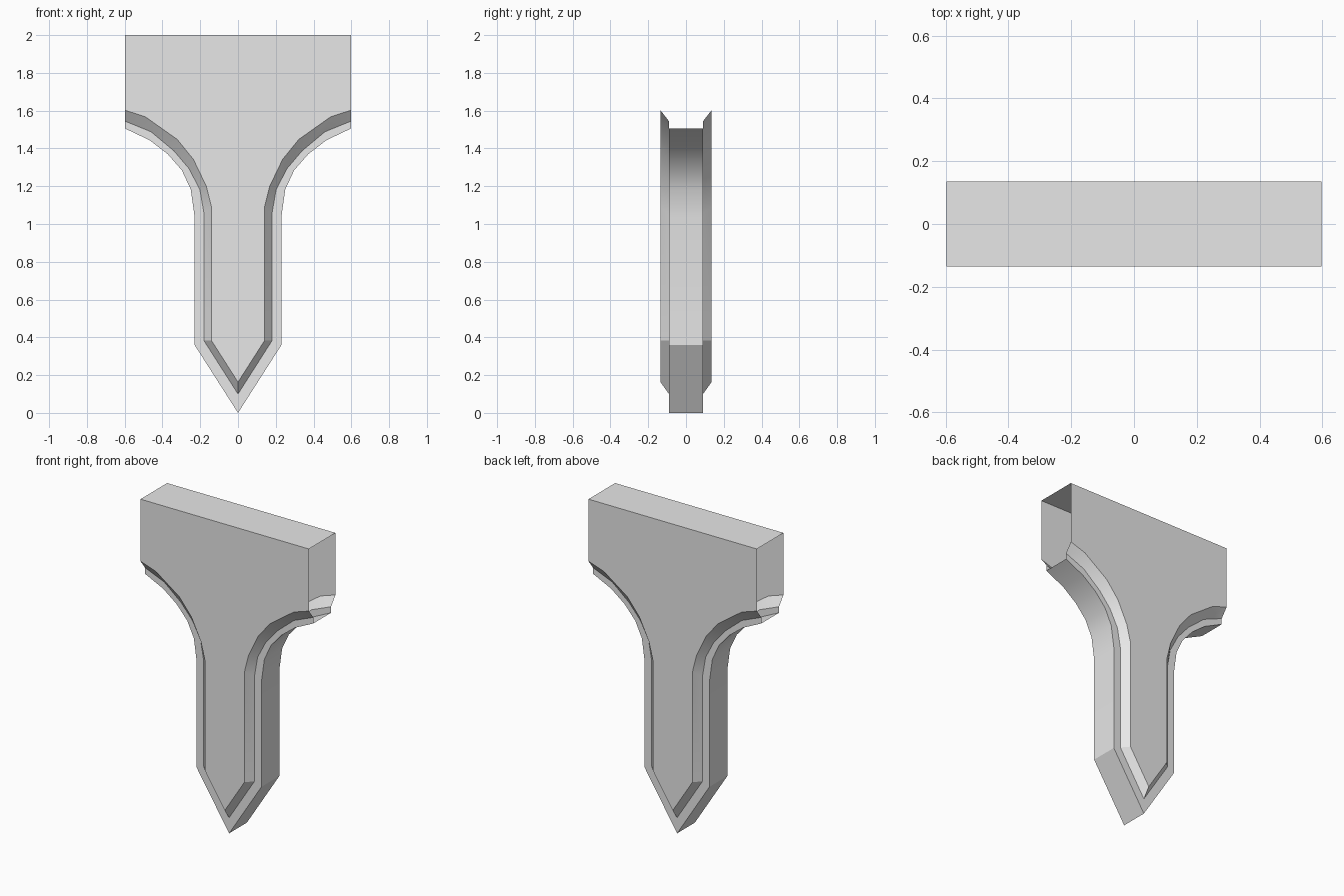
import bpy
import bmesh
import math

cube = bpy.data.objects.get("Cube")
if cube:
    bpy.data.objects.remove(cube, do_unlink=True)

HALF_W, TOP = 0.597, 2.0
FACE_Y, RIM_Y = 0.135, 0.09

# Half outlines (x, z) from the flared end down to the pointed tip
panel = [(HALF_W, 1.602), (0.49, 1.567), (0.322, 1.448), (0.236, 1.342),
         (0.168, 1.2), (0.14, 1.088), (0.14, 0.382), (0, 0.163)]
bevel = [(HALF_W, 1.544), (0.46, 1.488), (0.34, 1.388), (0.26, 1.294),
         (0.202, 1.183), (0.18, 1.056), (0.18, 0.382), (0, 0.1)]
rim = [(HALF_W, 1.505), (0.467, 1.443), (0.371, 1.369), (0.297, 1.284),
       (0.25, 1.183), (0.23, 1.04), (0.23, 0.36), (0, 0)]

# One light grey material
grey = bpy.data.materials.new("light_grey")
grey.use_nodes = True
color = (0.8, 0.8, 0.8, 1)
grey.diffuse_color = color
grey.node_tree.nodes["Principled BSDF"].inputs["Base Color"].default_value = color

bm = bmesh.new()


def ring(half, y):
    """Mirror a half outline and place it at depth y."""
    full = half + [(-x, z) for x, z in reversed(half[:-1])]
    return [bm.verts.new((x, y, z)) for x, z in full]


# Lower trim: bevel, step and underside lofted from front to back
rings = [ring(panel, -FACE_Y), ring(bevel, -RIM_Y), ring(rim, -RIM_Y),
         ring(rim, RIM_Y), ring(bevel, RIM_Y), ring(panel, FACE_Y)]
for a, b in zip(rings, rings[1:]):
    for i in range(len(a) - 1):
        bm.faces.new((a[i], a[i + 1], b[i + 1], b[i]))

# Front and back panels joined by the top; the two ends stay open
corners = []
for r, y in ((rings[0], -FACE_Y), (rings[-1], FACE_Y)):
    left = bm.verts.new((HALF_W, y, TOP))
    right = bm.verts.new((-HALF_W, y, TOP))
    bm.faces.new(r + [right, left])
    corners.append((left, right))
(fl, fr), (bl, br) = corners
top = bm.faces.new((fl, bl, br, fr))

bmesh.ops.recalc_face_normals(bm, faces=bm.faces[:])
bm.normal_update()
if top.normal.z < 0:
    bmesh.ops.reverse_faces(bm, faces=bm.faces[:])

mesh = bpy.data.meshes.new("bracket_post")
bm.to_mesh(mesh)
bm.free()
mesh.materials.append(grey)
post = bpy.data.objects.new("bracket_post", mesh)
bpy.context.collection.objects.link(post)

# Smooth the curved flare, keep the real edges sharp
bpy.ops.object.select_all(action="DESELECT")
post.select_set(True)
bpy.context.view_layer.objects.active = post
bpy.ops.object.shade_smooth_by_angle(angle=math.radians(25))
